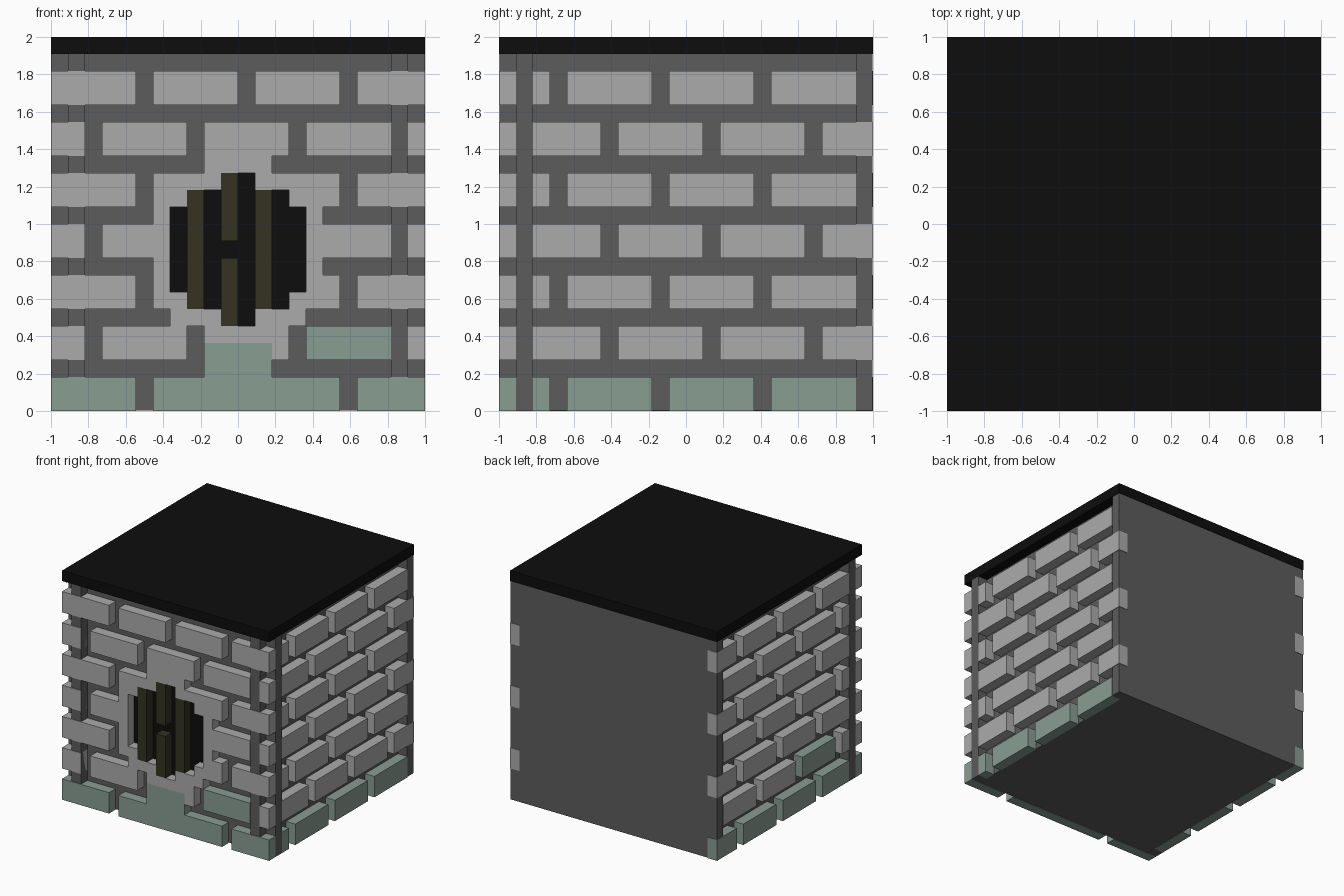
import bpy, bmesh
from mathutils import Vector

if "Cube" in bpy.data.objects:
    bpy.data.objects.remove(bpy.data.objects["Cube"])

U = 1 / 11          # one block unit; the model is 22 units along each side
EDGE = 0.004        # small inset that keeps mortar behind the brick faces


def material(name, *rgb):
    m = bpy.data.materials.new(name)
    m.use_nodes = True
    m.diffuse_color = (*rgb, 1)
    m.node_tree.nodes["Principled BSDF"].inputs["Base Color"].default_value = (*rgb, 1)
    return m


BRICK = material("light grey brick", 0.41, 0.41, 0.41)
MOSS = material("mossy green brick", 0.25, 0.34, 0.29)
MORTAR = material("dark grey mortar", 0.107, 0.107, 0.107)
BLACK = material("black", 0.004, 0.004, 0.004)
OLIVE = material("dark olive bar", 0.034, 0.032, 0.015)


def finish(bm, name, mats):
    mesh = bpy.data.meshes.new(name)
    bm.to_mesh(mesh)
    bm.free()
    for m in mats:
        mesh.materials.append(m)
    obj = bpy.data.objects.new(name, mesh)
    bpy.context.collection.objects.link(obj)
    return obj


def box(name, x, y, z, mat):
    bm = bmesh.new()
    bmesh.ops.create_cube(bm, size=1)
    for v in bm.verts:
        v.co = [lo + (c + 0.5) * (hi - lo) for c, (lo, hi) in zip(v.co, (x, y, z))]
    return finish(bm, name, [mat])


def wall(name, cells, place, normal):
    """Raise the given (column, row) cells one unit out of a wall."""
    bm = bmesh.new()

    def quad(pts, outward, mat):
        f = bm.faces.new([bm.verts.new(place(*p)) for p in pts])
        f.normal_update()
        if f.normal.dot(outward) < 0:
            f.normal_flip()
        f.material_index = mat

    for (u, v), mat in cells.items():
        quad([(u, v, 1), (u + 1, v, 1), (u + 1, v + 1, 1), (u, v + 1, 1)], normal, mat)
        for du, dv in ((1, 0), (-1, 0), (0, 1), (0, -1)):
            if (u + du, v + dv) in cells:
                continue
            a, b = u + max(du, 0), v + max(dv, 0)
            c, d = a + abs(dv), b + abs(du)
            outward = place(u + du, v + dv, 0) - place(u, v, 0)
            quad([(a, b, 0), (c, d, 0), (c, d, 1), (a, b, 1)], outward, mat)
    # close the backs of the bricks
    for (u, v), mat in cells.items():
        quad([(u, v, 0), (u + 1, v, 0), (u + 1, v + 1, 0), (u, v + 1, 0)], -normal, mat)
    bmesh.ops.remove_doubles(bm, verts=bm.verts, dist=1e-4)
    bmesh.ops.dissolve_limit(bm, angle_limit=0.01, verts=bm.verts, edges=bm.edges,
                             delimit={'MATERIAL'})
    return finish(bm, name, [BRICK, MOSS])


def fill(cells, u0, u1, v0, v1, mat=0):
    for u in range(u0, u1):
        for v in range(v0, v1):
            cells[u, v] = mat


def courses(even, odd):
    """Seven courses of bricks, alternating two layouts; the lowest is mossy."""
    cells = {}
    for i in range(7):
        for u0, u1 in (odd if i % 2 else even):
            fill(cells, u0, u1, 3 * i, 3 * i + 2, int(i == 0))
    return cells


# Core, back wall and roof
box("mortar_core", (-10 * U, 10 * U), (-10 * U, 10.5 * U), (EDGE, 21 * U), MORTAR)
box("back_wall", (EDGE - 1, 1 - EDGE), (10 * U, 1 - EDGE), (EDGE / 2, 21 * U), MORTAR)
box("roof_slab", (-1, 1), (-1, 1), (21 * U, 2), BLACK)

# Mortar posts beside the front corners
for side, s in (("right", -1), ("left", 1)):
    box(side + "_side_post", sorted((s * 10 * U, s)), (-10 * U, -9 * U), (0, 21 * U), MORTAR)
    box(side + "_front_post", sorted((s * 9 * U, s * 10 * U)), (EDGE - 1, -10 * U),
        (EDGE, 21 * U), MORTAR)

# Front bricks, with the stepped surround of the window
front = courses([(0, 5), (6, 11), (12, 17), (18, 22)],
                [(0, 2), (3, 8), (9, 14), (15, 20), (21, 22)])
fill(front, 9, 13, 14, 16)
fill(front, 6, 16, 8, 12)
fill(front, 6, 17, 6, 8)
fill(front, 6, 17, 12, 14)
fill(front, 7, 15, 5, 6)
fill(front, 9, 13, 0, 4, 1)
fill(front, 11, 12, 0, 2, 1)
fill(front, 15, 20, 3, 5, 1)

# Stepped round opening: half width and height range of each step
opening = [(4, 7, 12), (3, 6, 13), (1, 5, 14)]
for half, v0, v1 in opening:
    for u in range(11 - half, 11 + half):
        for v in range(v0, v1):
            front.pop((u, v), None)
    box("window_dark_pane", (-half * U, half * U), (-10 * U - EDGE, -10 * U),
        (v0 * U, v1 * U), BLACK)
wall("front_bricks", front, lambda u, v, d: Vector(((u - 11) * U, -(10 + d) * U, v * U)),
     Vector((0, -1, 0)))

# Side bricks; the two sides swap the course layouts
long_row = [(2, 3), (4, 9), (10, 15), (16, 21)]
short_row = [(2, 6), (7, 12), (13, 18), (19, 22)]
left = courses(long_row, short_row)
right = courses(short_row, long_row)
fill(right, 4, 9, 3, 5, 1)
for name, cells, s in (("left_bricks", left, 1), ("right_bricks", right, -1)):
    wall(name, cells, lambda u, v, d, s=s: Vector((s * (10 + d) * U, (u - 11) * U, v * U)),
         Vector((s, 0, 0)))

# Window bars; the middle one is broken
for name, u, v0, v1 in (("window_bar_right", -3, 6, 13), ("window_bar_lower", -1, 5, 9),
                        ("window_bar_upper", -1, 10, 14), ("window_bar_left", 1, 6, 13)):
    box(name, (u * U, (u + 1) * U), (-1, -10 * U), (v0 * U, v1 * U), OLIVE)
